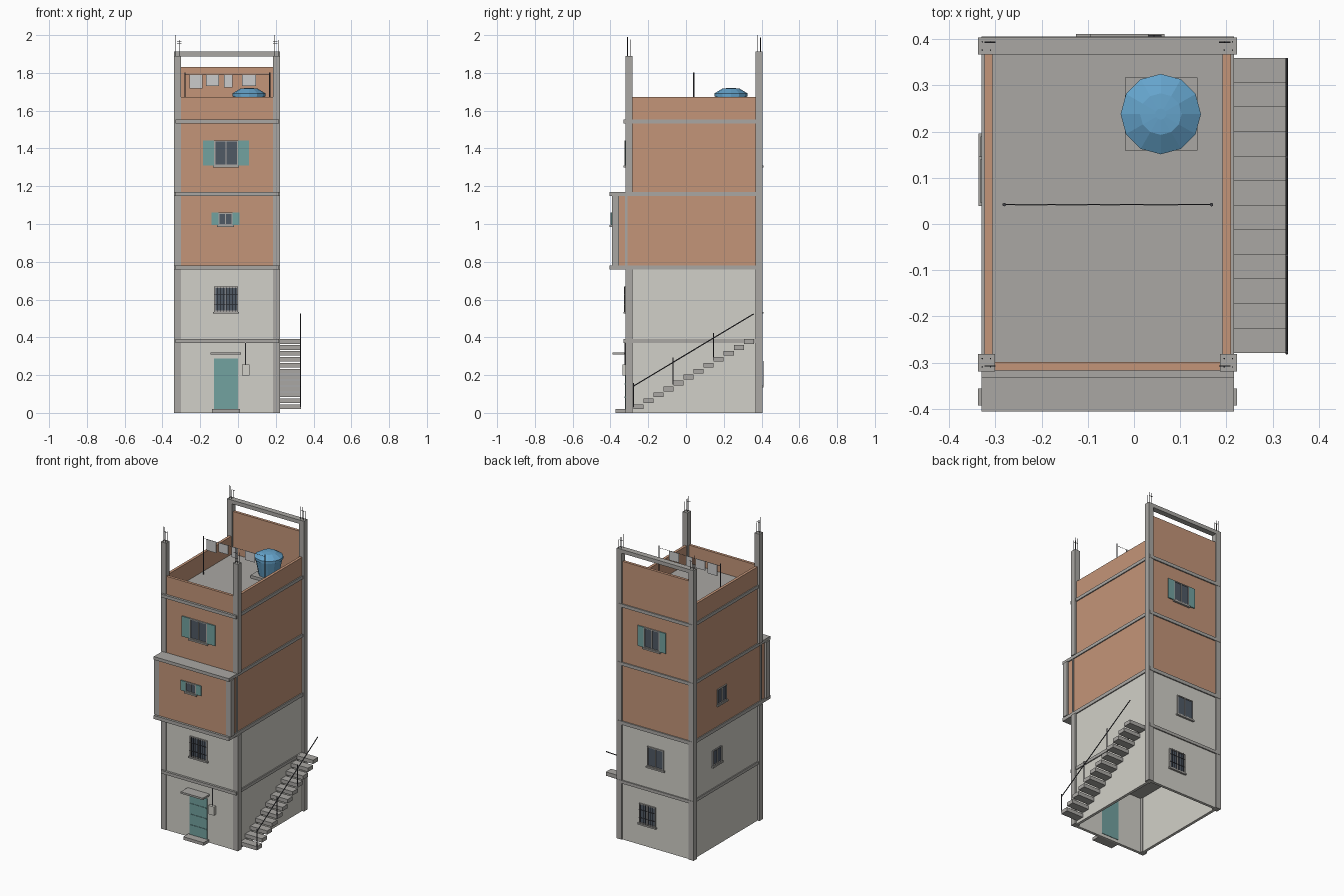
import bpy, bmesh
from math import pi, radians
from mathutils import Matrix, Vector

if "Cube" in bpy.data.objects:
    bpy.data.objects.remove(bpy.data.objects["Cube"])


def mat(name, r, g, b):
    m = bpy.data.materials.new(name)
    m.diffuse_color = (r, g, b, 1)
    m.use_nodes = True
    m.node_tree.nodes["Principled BSDF"].inputs["Base Color"].default_value = m.diffuse_color
    return m


BRICK = mat("brick", .55, .30, .19)
PLASTER = mat("plaster", .64, .63, .58)
CONC = mat("concrete", .40, .39, .37)
TEAL = mat("teal_paint", .17, .36, .35)
GLASS = mat("dark_glass", .08, .10, .13)
METAL = mat("dark_metal", .06, .06, .07)
BLUE = mat("blue_plastic", .13, .37, .60)
CLOTH = mat("cloth", .62, .62, .62)


def finish(name, bm, m):
    me = bpy.data.meshes.new(name)
    bmesh.ops.recalc_face_normals(bm, faces=bm.faces)
    bm.to_mesh(me)
    bm.free()
    ob = bpy.data.objects.new(name, me)
    bpy.context.collection.objects.link(ob)
    me.materials.append(m)
    return ob


def boxes(name, spans, m, frame=Matrix()):
    """One object made of boxes, each given as x0, x1, y0, y1, z0, z1."""
    bm = bmesh.new()
    for x0, x1, y0, y1, z0, z1 in spans:
        mx = Matrix.Translation(((x0 + x1) / 2, (y0 + y1) / 2, (z0 + z1) / 2)) @ \
            Matrix.Diagonal((x1 - x0, y1 - y0, z1 - z0, 1))
        bmesh.ops.create_cube(bm, size=1, matrix=frame @ mx)
    return finish(name, bm, m)


def rods(name, lines, r, m, sides=6):
    """One object made of thin straight bars between point pairs."""
    bm = bmesh.new()
    for a, b in lines:
        a, b = Vector(a), Vector(b)
        rot = (b - a).to_track_quat('Z', 'Y').to_matrix().to_4x4()
        bmesh.ops.create_cone(bm, cap_ends=True, segments=sides, radius1=r, radius2=r,
                              depth=(b - a).length, matrix=Matrix.Translation((a + b) / 2) @ rot)
    return finish(name, bm, m)


def window(name, origin, angle, w, z0, z1, shutter=0, bars=0):
    """Window on a wall: origin = point on wall face, local -y points outward."""
    f = Matrix.Translation((origin[0], origin[1], 0)) @ Matrix.Rotation(radians(angle), 4, 'Z')
    h, t = w / 2, .006
    boxes(name + "_glass", [(-h, h, -.003, .004, z0, z1)], GLASS, f)
    boxes(name + "_frame", [(-h, -h + t, -.008, 0, z0, z1), (h - t, h, -.008, 0, z0, z1),
                            (-h, h, -.008, 0, z0, z0 + t), (-h, h, -.008, 0, z1 - t, z1),
                            (-t / 2, t / 2, -.007, 0, z0, z1)], CONC, f)
    boxes(name + "_sill", [(-h - .006, h + .006, -.013, 0, z0 - .01, z0)], CONC, f)
    if shutter:
        boxes(name + "_shutters", [(s * (h + shutter / 2) - shutter / 2, s * (h + shutter / 2) + shutter / 2,
                                    -.007, 0, z0, z1) for s in (-1, 1)], TEAL, f)
    if bars:
        boxes(name + "_bars",
              [(x - .0012, x + .0012, -.011, -.0085, z0, z1)
               for x in [-h + w * i / bars for i in range(1, bars)]] +
              [(-h, h, -.011, -.0085, z - .0012, z + .0012)
               for z in (z0 + (z1 - z0) * .3, z0 + (z1 - z0) * .7)], METAL, f)


# Plan limits: outer wall faces, wall thickness
XL, XR, YF, YB, T = -.324, .210, -.317, .398, .018
CL, CR = (-.338, -.301), (.186, .223)      # column x ranges


def storey(name, z0, z1, m, yf=YF, zb=None):
    boxes(name + "_walls", [(XL, XL + T, yf, YB, z0, z1), (XR - T, XR, yf, YB, z0, z1),
                            (XL + T, XR - T, yf, yf + T, z0, z1),
                            (XL + T, XR - T, YB - T, YB, z0, zb or z1)], m)


# Walls of every floor and the roof parapet
storey("ground_floor", 0, .372, PLASTER)
storey("second_floor", .390, .760, PLASTER)
storey("third_floor", .780, 1.150, BRICK, yf=-.391)
storey("fourth_floor", 1.168, 1.534, BRICK)
storey("parapet", 1.552, 1.672, BRICK, zb=1.832)

# Floor slabs; the third floor ones project forward
for n, y0, z0, z1 in (("second_floor", -.332, .371, .391), ("third_floor", -.406, .758, .781),
                      ("fourth_floor", -.406, 1.148, 1.169), ("roof", -.332, 1.532, 1.553)):
    boxes(n + "_slab", [(-.330, .217, y0, .406, z0, z1)], CONC)

# Columns and the open back beam
boxes("back_columns", [(*c, .367, .404, 0, 1.888) for c in (CL, CR)], CONC)
boxes("front_lower_columns", [(*c, -.319, -.282, 0, .76) for c in (CL, CR)], CONC)
boxes("front_upper_columns", [(*c, -.319, -.282, 1.168, 1.89) for c in (CL, CR)], CONC)
boxes("overhang_columns", [(*c, -.393, -.356, .78, 1.15) for c in (CL, CR)], CONC)
boxes("overhang_joint_columns", [(x0, x1, -.322, -.309, .78, 1.15)
                                 for x0, x1 in ((-.329, -.310), (.196, .215))], CONC)
boxes("back_top_beam", [(-.338, .223, .367, .404, 1.887, 1.912)], CONC)

# Starter bars with one bent hook on each column
bars = []
for cx, s in ((-.3195, 1), (.2045, -1)):
    for cy, zb, top in ((.3855, 1.91, 2.0), (-.3005, 1.89, 1.99)):
        for i, (dx, dy) in enumerate(((-1, -1), (1, -1), (-1, 1), (1, 1))):
            h = top - (0, .025, .012, .035)[i]
            bars.append(((cx + dx * .009, cy + dy * .009, zb - .02), (cx + dx * .009, cy + dy * .009, h)))
        hy = cy + (.008 if cy > 0 else -.007)
        bars.append(((cx - s * .004, hy, top - .035), (cx + s * .02, hy, top - .035)))
rods("starter_bars", bars, .0016, METAL)

# Windows: front, back, left
window("front_second_window", (-.063, YF), 0, .126, .535, .668, bars=8)
window("front_third_window", (-.066, -.391), 0, .076, .995, 1.06, shutter=.036)
window("front_fourth_window", (-.063, YF), 0, .126, 1.31, 1.443, shutter=.058)
window("back_ground_window", (.0, YB), 180, .12, .145, .275, bars=7)
window("back_second_window", (-.06, YB), 180, .12, .535, .665)
window("back_fourth_window", (-.032, YB), 180, .115, 1.31, 1.443, shutter=.045)
window("left_second_window", (XL, .142), -90, .095, .54, .64)
window("left_third_window", (XL, .093), -90, .095, .925, 1.025)

# Front door, step, canopy and meter box
boxes("front_door", [(-.127, 0, -.322, -.296, .02, .287)], TEAL)
boxes("door_rails", [(-.122, -.005, -.325, -.321, z, z + .006) for z in (.08, .15, .22)], TEAL)
boxes("door_step", [(-.138, .010, -.372, -.31, 0, .02)], CONC)
boxes("door_canopy", [(-.145, .016, -.389, -.31, .309, .321)], CONC)
boxes("meter_box", [(.020, .060, -.337, -.316, .198, .255)], PLASTER)
rods("meter_conduit", [((.04, -.322, .25), (.04, -.322, .372))], .003, METAL)

# Floating stair on the right side with its handrail
P, R = .0532, .0314
boxes("stair_treads", [(.205, .333, -.279 + P * i, -.279 + P * (i + 1), .02 + R * i, .045 + R * i)
                       for i in range(12)], CONC)
rods("stair_handrail", [((.331, -.281, .14), (.331, .358, .524))] +
     [((.331, y, z0), (.331, y, z1)) for y, z0, z1 in
      ((-.277, .03, .158), (-.068, .15, .293), (.145, .28, .424))], .003, METAL)

# Roof water tank: lathed twelve-sided profile on a concrete pad
boxes("tank_pad", [(-.020, .138, .159, .317, 1.552, 1.572)], CONC)


def lathe(name, prof, centre, m, n=12):
    bm = bmesh.new()
    rings = []
    for r, z in prof:
        ring = bmesh.ops.create_circle(bm, segments=n, radius=r,
                                       matrix=Matrix.Translation((*centre, z)))["verts"]
        rings.append(ring)
    for a, b in zip(rings, rings[1:]):
        for i in range(n):
            j = (i + 1) % n
            bm.faces.new((a[i], a[j], b[j], b[i]))
    bm.faces.new(rings[0])
    bm.faces.new(rings[-1])
    return finish(name, bm, m)


C = (.058, .238)
lathe("water_tank", [(.062, 1.572), (.082, 1.677)], C, BLUE)
lathe("tank_lid", [(.087, 1.676), (.087, 1.692), (.045, 1.717), (.012, 1.720)], C, BLUE)

# Clothesline and washing
rods("clothesline_posts", [((x, .042, 1.55), (x, .042, 1.803)) for x in (-.281, .168)], .004, METAL)
rods("clothesline", [((-.281, .042, 1.79), (.168, .042, 1.79))], .0012, METAL)
boxes("washing", [(x0, x1, .0405, .0435, z0, 1.791) for x0, x1, z0 in
                  ((-.258, -.187, 1.718), (-.170, -.101, 1.730),
                   (-.074, -.030, 1.722), (.021, .095, 1.730))], CLOTH)
